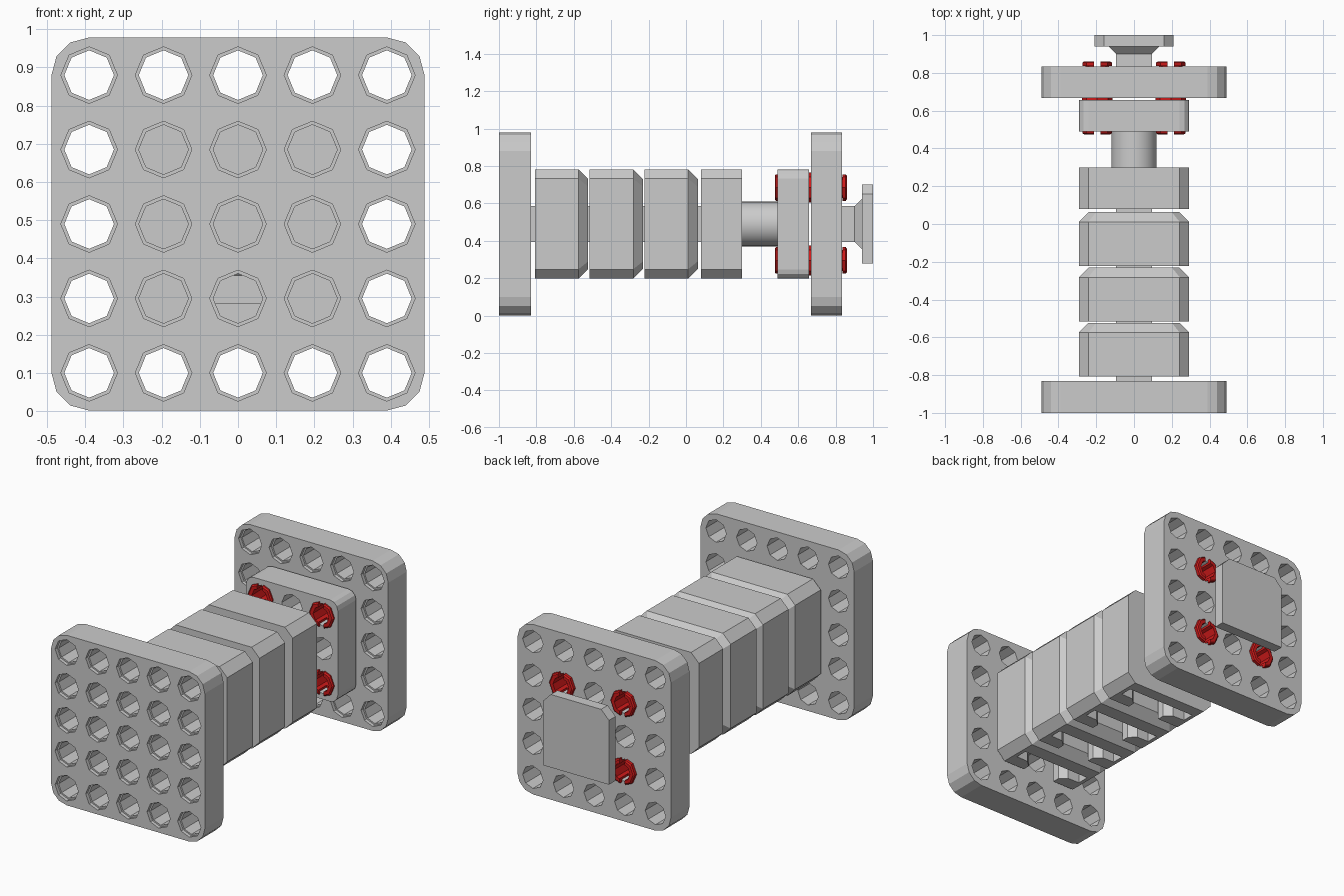
import bpy, bmesh, math
from mathutils import Matrix

if "Cube" in bpy.data.objects:
    bpy.data.objects.remove(bpy.data.objects["Cube"])

CZ = 0.49       # height of the long axis
PITCH = 0.195   # hole spacing

red = bpy.data.materials.new("red")
red.diffuse_color = (0.62, 0.01, 0.01, 1)
red.use_nodes = True
red.node_tree.nodes["Principled BSDF"].inputs["Base Color"].default_value = red.diffuse_color


def rounded(h, r, seg):
    pts = []
    for q, (sx, sz) in enumerate([(1, 1), (-1, 1), (-1, -1), (1, -1)]):
        for i in range(seg + 1):
            a = math.radians(90) * (q + i / seg)
            pts.append((sx * (h - r) + r * math.cos(a), sz * (h - r) + r * math.sin(a)))
    return pts


def circle(r, n=8):
    return [(r * math.sin(2 * math.pi * i / n), r * math.cos(2 * math.pi * i / n)) for i in range(n)]


def rect(w, z0, z1):
    return [(-w, z0), (w, z0), (w, z1), (-w, z1)]


def add_loft(bm, sections, cx=0, cz=CZ, closed=False):
    """Skin a list of (y, outline) sections along y."""
    rings = [[bm.verts.new((cx + x, y, cz + z)) for x, z in pts] for y, pts in sections]
    pairs = list(zip(rings, rings[1:]))
    if closed:
        pairs.append((rings[-1], rings[0]))
    for a, b in pairs:
        for i in range(len(a)):
            j = (i + 1) % len(a)
            bm.faces.new((a[i], a[j], b[j], b[i]))
    if not closed:
        bm.faces.new(rings[0])
        bm.faces.new(rings[-1])


def finish(bm, name):
    bmesh.ops.recalc_face_normals(bm, faces=bm.faces)
    me = bpy.data.meshes.new(name)
    bm.to_mesh(me)
    bm.free()
    ob = bpy.data.objects.new(name, me)
    bpy.context.collection.objects.link(ob)
    return ob


def loft(name, sections, **kw):
    bm = bmesh.new()
    add_loft(bm, sections, **kw)
    return finish(bm, name)


def cut(ob, cutter):
    m = ob.modifiers.new("cut", 'BOOLEAN')
    m.operation, m.object, m.solver = 'DIFFERENCE', cutter, 'EXACT'
    bpy.context.view_layer.objects.active = ob
    bpy.ops.object.modifier_apply(modifier=m.name)
    bpy.data.objects.remove(cutter)


def holed_plate(name, y0, y1, half, r, n, bore_y, bore_dir):
    """Plate with an n x n grid of counterbored octagonal holes."""
    ob = loft(name, [(y0, rounded(half, r, 3)), (y1, rounded(half, r, 3))])
    far = y1 + 0.05 if bore_dir > 0 else y0 - 0.05
    bm = bmesh.new()
    for i in range(n):
        for k in range(n):
            add_loft(bm, [(bore_y - 0.05 * bore_dir, circle(0.074)), (bore_y + 0.02 * bore_dir, circle(0.074)),
                          (bore_y + 0.02 * bore_dir, circle(0.065)), (far, circle(0.065))],
                     cx=(i - (n - 1) / 2) * PITCH, cz=CZ + (k - (n - 1) / 2) * PITCH)
    cut(ob, finish(bm, name + "_holes"))
    return ob


def connector(name, y):
    """Flared neck and flat head that slides into the next slot."""
    loft(name + "_neck", [(y - 0.001, rect(0.095, -0.095, 0.095)), (y + 0.065, rect(0.095, -0.095, 0.095)),
                          (y + 0.105, rect(0.135, -0.135, 0.135))])
    head = [(-0.21, -0.21), (0.21, -0.21), (0.21, 0.16), (0.16, 0.21), (-0.16, 0.21), (-0.21, 0.16)]
    loft(name + "_head", [(y + 0.105, head), (y + 0.165, head)])


# End plates and the small plate pinned to the back one
holed_plate("front_plate", -1.0, -0.83, 0.489, 0.1, 5, -1.0, 1)
holed_plate("back_plate", 0.667, 0.835, 0.489, 0.1, 5, 0.667, 1)
holed_plate("adapter_plate", 0.49, 0.657, 0.292, 0.05, 3, 0.657, -1)

# Four slotted blocks along the axis
for i, (y0, y1, taper) in enumerate([(-0.808, -0.523, True), (-0.515, -0.23, True),
                                     (-0.222, 0.063, True), (0.08, 0.3, False)]):
    body = rounded(0.292, 0.05, 1)
    # straight chamfer on every long edge
    if taper:
        secs = [(y0, body), (y1 - 0.052, body), (y1, rounded(0.24, 0.04, 1))]
    else:
        secs = [(y0, body), (y1, body)]
    block = loft(f"block_{i + 1}", secs)
    slot = loft("slot", [(y0 - 0.05, rect(0.105, -0.35, 0.105)), (y0 + 0.042, rect(0.105, -0.35, 0.105)),
                         (y0 + 0.078, rect(0.145, -0.35, 0.145)), (y0 + 0.08, rect(0.22, -0.35, 0.22)),
                         (y0 + 0.15, rect(0.22, -0.35, 0.22))])
    cut(block, slot)

# Sliding connectors
for name, y in [("front_plate_connector", -0.83), ("block_1_connector", -0.523),
                ("block_2_connector", -0.23), ("block_3_connector", 0.063),
                ("back_connector", 0.835)]:
    connector(name, y)

# Round shaft
shaft = loft("shaft", [(0.299, circle(0.12, 32)), (0.491, circle(0.12, 32))])
bpy.context.view_layer.objects.active = shaft
shaft.select_set(True)
bpy.ops.object.shade_smooth_by_angle()

# Red split pins: hollow, collared at both ends, flanged in the middle
profile = [(0.475, 0.07), (0.481, 0.078), (0.489, 0.078), (0.489, 0.062),
           (0.645, 0.062), (0.645, 0.08), (0.68, 0.08), (0.68, 0.062),
           (0.837, 0.062), (0.837, 0.078), (0.854, 0.078), (0.86, 0.07),
           (0.86, 0.05), (0.475, 0.05)]
for name, sx, sz in [("lower_left", -1, -1), ("lower_right", 1, -1), ("upper_left", -1, 1), ("upper_right", 1, 1)]:
    cx, cz = sx * PITCH / 1, CZ + sz * PITCH
    pin = loft("pin_" + name, [(y, circle(r)) for y, r in profile], cx=cx, cz=cz, closed=True)
    bm = bmesh.new()
    for a, b in [(0.45, 0.55), (0.78, 0.9)]:
        add_loft(bm, [(a, rect(0.017, -0.1, 0.1)), (b, rect(0.017, -0.1, 0.1))], cx=cx, cz=cz)
    cut(pin, finish(bm, "pin_slots"))
    pin.data.materials.clear()
    pin.data.materials.append(red)
